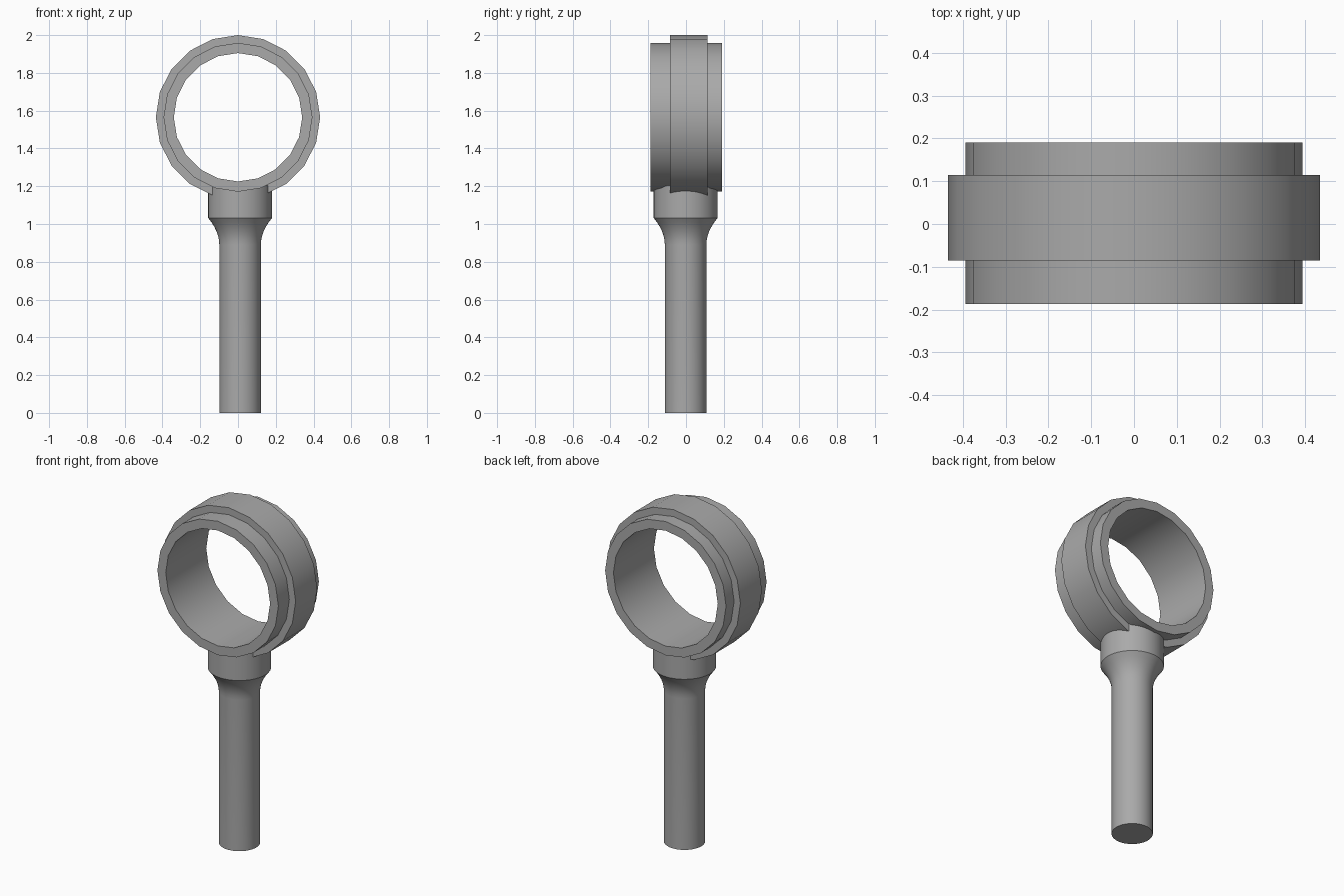
import bpy, bmesh, math
from mathutils import Matrix

cube = bpy.data.objects.get("Cube")
if cube:
    bpy.data.objects.remove(cube, do_unlink=True)

# Single grey finish
grey = bpy.data.materials.new("plain_grey")
grey.use_nodes = True
colour = (0.4, 0.4, 0.4, 1)
grey.diffuse_color = colour
grey.node_tree.nodes["Principled BSDF"].inputs["Base Color"].default_value = colour


def lathe(name, profile, sides, matrix, closed):
    """Turn (radius, height) points around z; open profiles get end caps."""
    bm = bmesh.new()
    rings = []
    for r, h in profile:
        angles = [2 * math.pi * i / sides for i in range(sides)]
        rings.append([bm.verts.new((r * math.cos(a), r * math.sin(a), h)) for a in angles])
    pairs = list(zip(rings, rings[1:]))
    if closed:
        pairs.append((rings[-1], rings[0]))
    else:
        bm.faces.new(rings[0])
        bm.faces.new(rings[-1])
    for low, high in pairs:
        for i in range(sides):
            j = (i + 1) % sides
            bm.faces.new((low[i], low[j], high[j], high[i]))
    bmesh.ops.recalc_face_normals(bm, faces=bm.faces[:])
    bm.transform(matrix)
    mesh = bpy.data.meshes.new(name)
    bm.to_mesh(mesh)
    bm.free()
    mesh.materials.append(grey)
    obj = bpy.data.objects.new(name, mesh)
    bpy.context.collection.objects.link(obj)
    bpy.ops.object.select_all(action='DESELECT')
    obj.select_set(True)
    bpy.context.view_layer.objects.active = obj
    bpy.ops.object.shade_smooth_by_angle(angle=math.radians(30))


# Hollow ring with a raised middle band, axis along y
outer, inner, band = 0.394, 0.34, 0.435
ring_profile = [(inner, -0.187), (outer, -0.187), (outer, -0.085), (band, -0.085),
                (band, 0.115), (outer, 0.115), (outer, 0.19), (inner, 0.19)]
lathe("ring", ring_profile, 20,
      Matrix.Translation((0, 0, 1.565)) @ Matrix.Rotation(math.radians(-90), 4, 'X'), True)

# Handle with a concave flare rising into a collar
stem, collar, flare_low, flare_high = 0.11, 0.169, 0.89, 1.032
flare = []
for i in range(7):
    t = i / 6
    flare.append((stem + (collar - stem) * t ** 2,
                  flare_low + (flare_high - flare_low) * t))
lathe("handle", [(stem, 0)] + flare + [(collar, 1.205)], 48,
      Matrix.Translation((0.011, -0.002, 0)), False)
